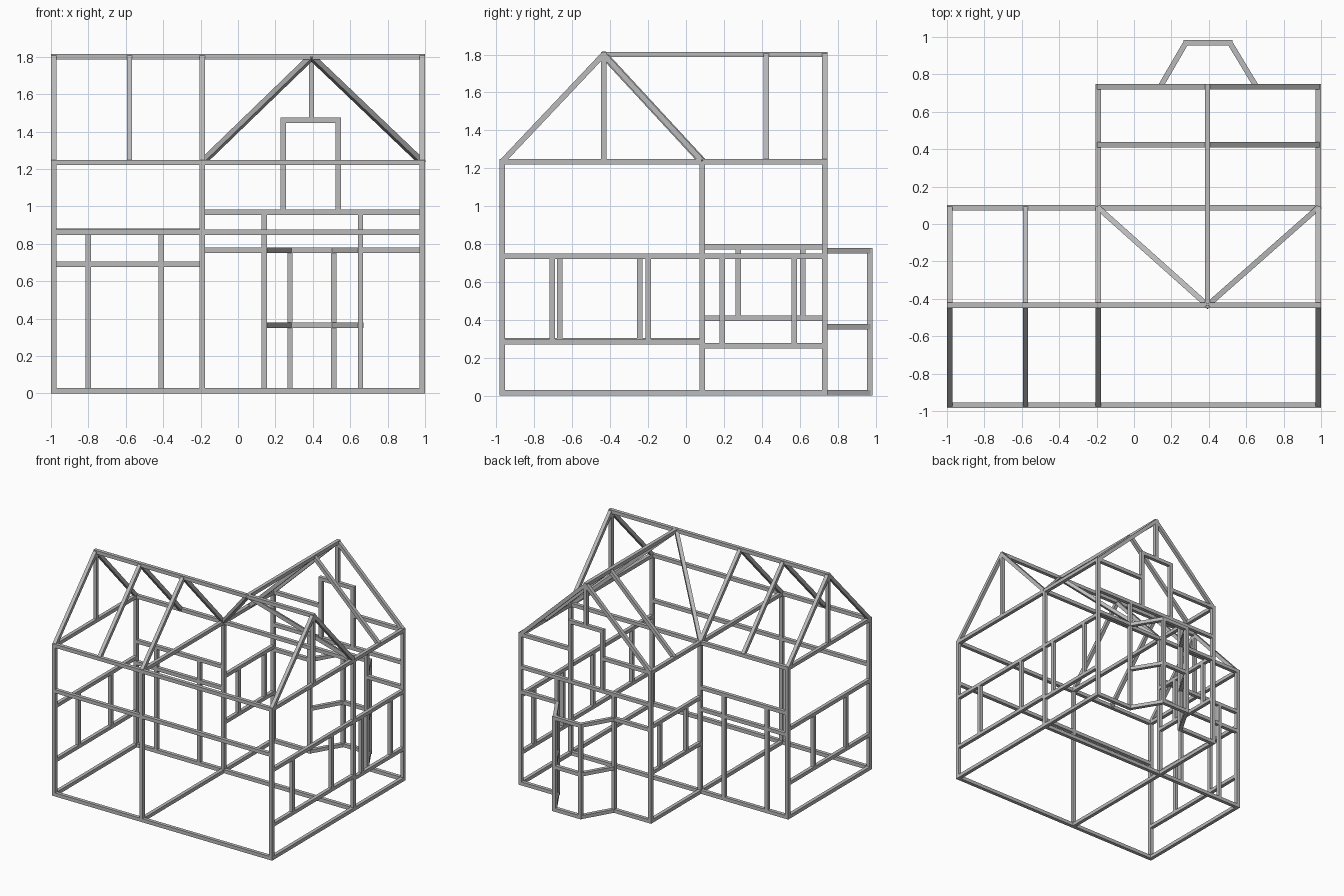
import bpy
from mathutils import Vector, Matrix

if "Cube" in bpy.data.objects:
    bpy.data.objects.remove(bpy.data.objects["Cube"], do_unlink=True)

# Shared grey material
grey = bpy.data.materials.new("frame_grey")
grey.use_nodes = True
colour = (0.5, 0.5, 0.5, 1)
grey.diffuse_color = colour
grey.node_tree.nodes["Principled BSDF"].inputs["Base Color"].default_value = colour

THICK = 0.029

# Main lines of the plan and the main heights
left, inner, right = -0.985, -0.192, 0.985
front, middle, back, bay_y = -0.97, -0.435, 0.087, 0.733, 
bay_y, back_end = 0.97, 0.733
ridge_y, wing_y = middle, back
wing_x = 0.393
floor, eave, ridge = 0.015, 1.235, 1.8


def beam(name, a, b):
    """Square bar from point a to point b, with ends covering the joints."""
    a, b = Vector(a), Vector(b)
    along = (b - a).normalized()
    side = along.cross(Vector((0, 0, 1)))
    side = side.normalized() if side.length > 0.01 else Vector((1, 0, 0))
    up = side.cross(along)
    straight = max(abs(c) for c in along) > 0.999
    length = (b - a).length + (THICK if straight else THICK * 0.4)
    h = THICK / 2
    corners = [(s, t) for s, t in ((-h, -h), (h, -h), (h, h), (-h, h))]
    mid = (a + b) / 2
    verts = [mid + side * s + up * t + along * e * length / 2
             for e in (-1, 1) for s, t in corners]
    faces = [(3, 2, 1, 0), (4, 5, 6, 7)]
    faces += [(i, (i + 1) % 4, (i + 1) % 4 + 4, i + 4) for i in range(4)]
    mesh = bpy.data.meshes.new(name)
    mesh.from_pydata(verts, [], faces)
    mesh.materials.append(grey)
    obj = bpy.data.objects.new(name, mesh)
    bpy.context.collection.objects.link(obj)
    return obj


def path(name, points):
    """A run of bars through the given points."""
    for a, b in zip(points, points[1:]):
        beam(name, a, b)


def rail_x(name, x0, x1, y, z):
    beam(name, (x0, y, z), (x1, y, z))


def rail_y(name, x, y0, y1, z):
    beam(name, (x, y0, z), (x, y1, z))


def post(name, x, y, z0, z1):
    beam(name, (x, y, z0), (x, y, z1))


def side_window(name, x, y0, y1, low, high, posts):
    """Sill and head rails along a side wall with upright posts between."""
    for z in (low, high):
        rail_y(name + "_rail", x, y0, y1, z)
    for y in posts:
        post(name + "_post", x, y, low, high)


# Main block: floor and eave rings with cross beams
for z, label in ((floor, "floor"), (eave, "eave")):
    for y in (front, wing_y):
        rail_x("main_" + label + "_beam", left, right, y, z)
    for x in (left, inner, right):
        rail_y("main_" + label + "_cross_beam", x, front, wing_y, z)
    for x in (inner, right):
        rail_y("wing_" + label + "_beam", x, wing_y, back_end, z)

# Corner posts
for x in (left, inner, right):
    for y in (front, wing_y):
        post("main_post", x, y, floor, eave)
for x in (inner, right):
    post("wing_post", x, back_end, floor, eave)

# Main roof
rail_x("main_ridge", left, right, ridge_y, ridge)
for x in (left, -0.58, inner, right):
    path("main_rafter", [(x, front, eave), (x, ridge_y, ridge), (x, wing_y, eave)])
for x in (left, right):
    post("main_gable_post", x, ridge_y, eave, ridge)

# Wing roof and valleys
rail_y("wing_ridge", wing_x, ridge_y, back_end, ridge)
for y in (0.424, back_end):
    path("wing_rafter", [(inner, y, eave), (wing_x, y, ridge), (right, y, eave)])
for x in (inner, right):
    beam("roof_valley", (x, wing_y, eave), (wing_x, ridge_y, ridge))

# Front wall rail
rail_x("front_rail", left, right, front, 0.863)

# Doorway in the rear wall of the main block
for z in (0.69, 0.867):
    rail_x("rear_door_rail", left, inner, wing_y, z)
for x in (-0.8, -0.41):
    post("rear_door_post", x, wing_y, floor, 0.867)

# Windows in the side walls
side_window("left_main_window", right, front, wing_y, 0.285, 0.735, (-0.705, -0.2))
side_window("right_main_window", left, front, wing_y, 0.29, 0.735, (-0.665, -0.245))
side_window("left_wing_window", right, wing_y, back_end, 0.265, 0.735, (0.19, 0.57))
side_window("right_wing_window", inner, wing_y, back_end, 0.41, 0.787, (0.275, 0.615))

# Rear gable wall with its tall window
sill, head, bay_top = 0.968, 1.46, 0.765
win_a, win_b = 0.243, 0.535
rail_x("gable_sill", inner, right, back_end, sill)
rail_x("gable_window_head", win_a, win_b, back_end, head)
post("gable_king_post", wing_x, back_end, head, ridge)
for x in (win_a, win_b):
    post("gable_window_post", x, back_end, sill, head)

# Bay and the wall on either side of it
bay_a, bay_b, nose_a, nose_b = 0.14, 0.655, 0.278, 0.512
for wall_x, win_x, bay_x in ((inner, win_a, bay_a), (right, win_b, bay_b)):
    rail_x("gable_tie", wall_x, win_x, back_end, eave)
    for z in (floor, bay_top):
        rail_x("bay_wall_rail", wall_x, bay_x, back_end, z)
    post("bay_wall_post", bay_x, back_end, floor, sill)
for x in (nose_a, nose_b):
    post("bay_front_post", x, bay_y, floor, bay_top)
for z in (floor, 0.364, bay_top):
    path("bay_rail", [(bay_a, back_end, z), (nose_a, bay_y, z),
                      (nose_b, bay_y, z), (bay_b, back_end, z)])
